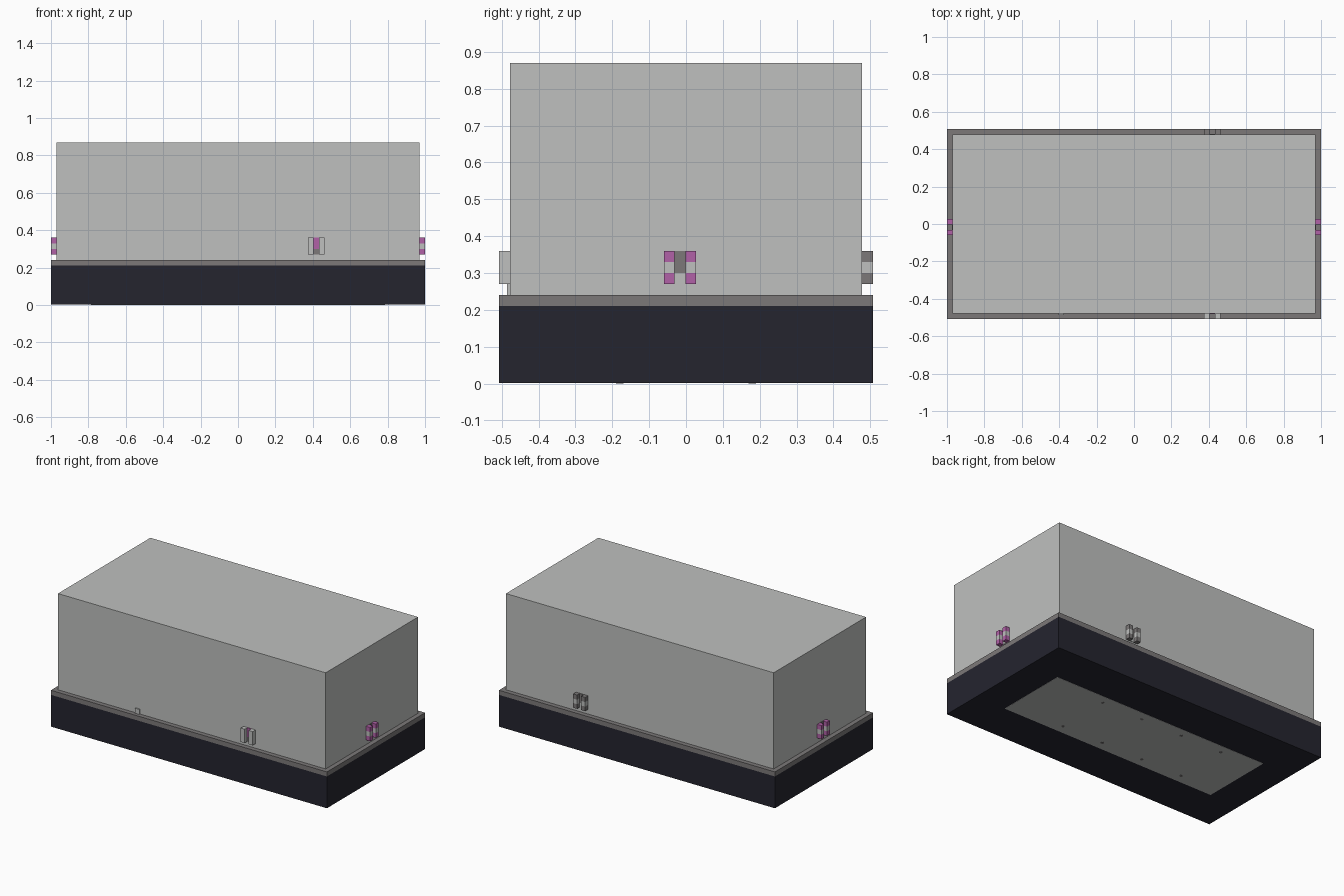
import bpy

cube = bpy.data.objects.get("Cube")
if cube:
    bpy.data.objects.remove(cube, do_unlink=True)


def material(name, rgb):
    m = bpy.data.materials.new(name)
    m.use_nodes = True
    m.diffuse_color = (*rgb, 1)
    m.node_tree.nodes["Principled BSDF"].inputs["Base Color"].default_value = (*rgb, 1)
    return m


LIGHT = material("light grey", (0.52, 0.53, 0.52))
GREY = material("dark grey", (0.2, 0.19, 0.19))
NAVY = material("dark navy", (0.018, 0.018, 0.028))
PURPLE = material("purple", (0.44, 0.12, 0.39))


def box(name, mat, x, y, z):
    """Box between the (low, high) limits on each axis."""
    bpy.ops.mesh.primitive_cube_add(size=1, location=[sum(r) / 2 for r in (x, y, z)])
    ob = bpy.context.object
    ob.name = name
    ob.scale = [r[1] - r[0] for r in (x, y, z)]
    bpy.ops.object.transform_apply(location=False, rotation=False, scale=True)
    ob.data.materials.append(mat)
    return ob


HX, HY = 1.0, 0.508      # half size of the base
WALL = 0.03              # margin between base edge and body
SKIN = 0.004             # thickness of flush plates

# Base, deck and body
box("base", NAVY, (-HX, HX), (-HY, HY), (SKIN / 2, 0.21))
box("deck", GREY, (-HX, HX), (-HY, HY), (0.21, 0.24))
box("body", LIGHT, (WALL - HX, HX - WALL), (WALL - HY, HY - WALL), (0.24, 0.87))

# Underside plate with two rows of screws
box("bottom_plate", LIGHT, (-0.785, 0.785), (-0.24, 0.24), (SKIN / 4, 0.01))
for i in range(4):
    for side in (-1, 1):
        bpy.ops.mesh.primitive_cylinder_add(vertices=12, radius=0.01, depth=SKIN,
                                            location=(0.39 - 0.3 * i, side * 0.18, SKIN / 2))
        screw = bpy.context.object
        screw.name = "bottom_screw"
        screw.data.materials.append(GREY)

# Small tab at the foot of the front wall
box("front_tab", LIGHT, (-0.405, -0.375), (WALL - HY - 0.008, WALL - HY), (0.24, 0.273))


def clip(name, axis, side, start, ends, middle, upper, lower):
    """Pair of banded posts on a wall, with a thin two-colour plate between them."""
    outer = (HX, HY)[axis]
    wall = outer - WALL
    step = 0.029

    def part(label, mat, along, reach, z):
        out = tuple(sorted((side * wall, side * reach)))
        x, y = (out, along) if axis == 0 else (along, out)
        box(name + label, mat, x, y, z)

    for k in (0, 2):
        along = (start + k * step, start + (k + 1) * step)
        for band, mat in enumerate((ends, middle, ends)):
            part("_post", mat, along, outer, (0.27 + 0.03 * band, 0.3 + 0.03 * band))
    along = (start + step, start + 2 * step)
    part("_plate_lower", lower, along, wall + SKIN, (0.27, 0.3))
    part("_plate_upper", upper, along, wall + SKIN, (0.3, 0.36))


# Clips on all four walls
clip("left_clip", 0, 1, -0.06, PURPLE, LIGHT, GREY, LIGHT)
clip("right_clip", 0, -1, -0.06, PURPLE, LIGHT, GREY, LIGHT)
clip("front_clip", 1, -1, 0.375, LIGHT, LIGHT, PURPLE, GREY)
clip("back_clip", 1, 1, 0.375, GREY, LIGHT, GREY, LIGHT)
